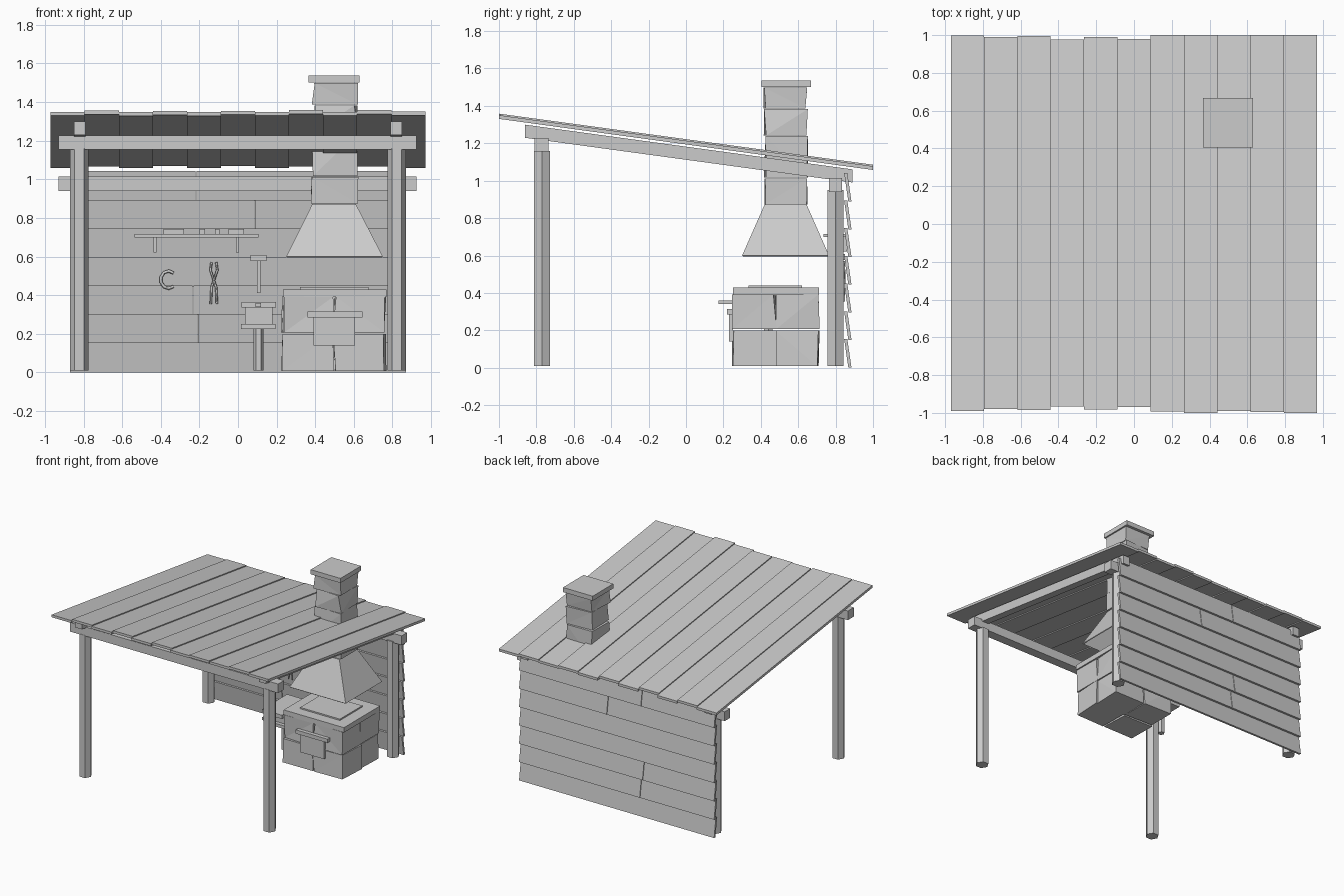
import bpy, bmesh, math, random
from mathutils import Vector, Matrix

if "Cube" in bpy.data.objects:
    bpy.data.objects.remove(bpy.data.objects["Cube"])

random.seed(4)
grey = bpy.data.materials.new("weathered grey")
grey.diffuse_color = (0.6, 0.6, 0.6, 1)
grey.use_nodes = True
grey.node_tree.nodes["Principled BSDF"].inputs["Base Color"].default_value = grey.diffuse_color


def finish(name, bm):
    bmesh.ops.recalc_face_normals(bm, faces=bm.faces)
    me = bpy.data.meshes.new(name)
    bm.to_mesh(me)
    bm.free()
    me.materials.append(grey)
    ob = bpy.data.objects.new(name, me)
    bpy.context.collection.objects.link(ob)
    return ob


def box(name, x, y, z, jitter=0.0, warp=None):
    """Box from (min, max) ranges, with optional corner jitter or warp function."""
    bm = bmesh.new()
    bmesh.ops.create_cube(bm, size=1)
    for v in bm.verts:
        v.co = Vector([r[0] if c < 0 else r[1] for c, r in zip(v.co, (x, y, z))])
        if warp:
            v.co = warp(v.co)
        if jitter:
            v.co += Vector([random.uniform(-jitter, jitter) for _ in range(2)] + [0])
    if jitter:
        bmesh.ops.triangulate(bm, faces=bm.faces)
    return finish(name, bm)


def post(name, x, y, z0, z1, r, sides=6):
    bm = bmesh.new()
    bmesh.ops.create_cone(bm, cap_ends=True, segments=sides, radius1=r, radius2=r, depth=z1 - z0)
    # corners of the hexagon point sideways
    turn = math.pi / 2 if max(abs(v.co.y) for v in bm.verts) > r * 0.99 else 0
    bmesh.ops.rotate(bm, verts=bm.verts, matrix=Matrix.Rotation(turn, 3, 'Z'))
    bmesh.ops.translate(bm, verts=bm.verts, vec=(x, y, (z0 + z1) / 2))
    return finish(name, bm)


def rod(name, pts, width, y):
    """Flat strip following x/z points on the back wall."""
    cu = bpy.data.curves.new(name, 'CURVE')
    cu.dimensions = '3D'
    cu.bevel_depth = width / 2
    cu.bevel_resolution = 0
    cu.use_fill_caps = True
    sp = cu.splines.new('POLY')
    sp.points.add(len(pts) - 1)
    for p, (px, pz) in zip(sp.points, pts):
        p.co = (px, y, pz, 1)
    cu.materials.append(grey)
    ob = bpy.data.objects.new(name, cu)
    bpy.context.collection.objects.link(ob)


SLOPE = -0.1365


def pitched(co):
    return Vector((co.x, co.y, co.z + SLOPE * co.y))


# Timber frame: posts, cross beams and sloping rafters
for side, sx in (("left", -1), ("right", 1)):
    post("front_post_" + side, sx * 0.822, -0.77, 0.01, 1.16, 0.049)
    post("back_post_" + side, sx * 0.822, 0.80, 0.01, 0.95, 0.049)
    box("rafter_" + side, (sx * 0.82 - 0.03, sx * 0.82 + 0.03), (-0.86, 0.89),
        (1.112, 1.182), warp=pitched)
box("front_beam", (-0.93, 0.925), (-0.81, -0.735), (1.155, 1.228))
box("back_beam", (-0.93, 0.925), (0.765, 0.835), (0.94, 1.015))

# Roof planks, every second one raised, with uneven ends
fronts = [-0.99, -0.98, -0.985, -0.965, -0.982, -0.97, -0.993, -1, -0.99, -0.995, -1]
backs = [0.997, 0.99, 0.995, 0.976, 0.99, 0.98, 1, 1, 0.997, 1, 1]
w = 1.94 / 11
for i, (f, b) in enumerate(zip(fronts, backs)):
    lift = 0.008 * (i % 2)
    box(f"roof_plank_{i + 1}", (-0.97 + i * w, -0.97 + (i + 1) * w), (f, b),
        (1.194 + lift, 1.214 + lift), warp=pitched)

# Back wall of lapped planks, some rows made of two pieces
splits = {1: -0.21, 2: -0.235, 5: 0.085, 6: -0.22}
for r in range(7):
    z0, z1 = 0.148 * r, 0.148 * (r + 1) + 0.006
    lean = lambda co, z=z0: Vector((co.x, co.y - 0.022 * (co.z - z) / 0.15, co.z))
    ends = [-0.87, splits[r], 0.87] if r in splits else [-0.87, 0.87]
    for k in range(len(ends) - 1):
        box(f"wall_plank_{r + 1}_{k + 1}", (ends[k] + 0.004 * k, ends[k + 1]),
            (0.868, 0.885), (z0, z1), warp=lean)

# Forge base of rough stone blocks
xs, ys, zs = (0.228, 0.495, 0.765), (0.248, 0.48, 0.712), (0.005, 0.203, 0.395)
for i in range(2):
    for j in range(2):
        for k in range(2):
            box(f"forge_stone_{i}{j}{k}", (xs[i] + 0.004, xs[i + 1] - 0.004),
                (ys[j] + 0.004, ys[j + 1] - 0.004), (zs[k] + 0.003, zs[k + 1] - 0.003), 0.009)
box("forge_top", (0.233, 0.77), (0.25, 0.712), (0.39, 0.43))
box("hearth_plate", (0.32, 0.675), (0.335, 0.62), (0.43, 0.441))
box("forge_ledge", (0.36, 0.645), (0.22, 0.25), (0.285, 0.315))
box("forge_door", (0.39, 0.605), (0.23, 0.25), (0.14, 0.285))

# Smoke hood, open underneath
bm = bmesh.new()
rings = [[bm.verts.new((x, y, z)) for x, y in ((x0, y0), (x1, y0), (x1, y1), (x0, y1))]
         for x0, x1, y0, y1, z in ((0.25, 0.75, 0.30, 0.765, 0.60), (0.385, 0.61, 0.42, 0.645, 0.872))]
for i in range(4):
    j = (i + 1) % 4
    bm.faces.new((rings[0][i], rings[0][j], rings[1][j], rings[1][i]))
bm.faces.new(rings[1])
hood = finish("smoke_hood", bm)
mod = hood.modifiers.new("thickness", 'SOLIDIFY')
mod.thickness = 0.008

# Chimney of stacked stones with a flat cap
levels = (0.872, 1.015, 1.24, 1.385, 1.50)
for i in range(4):
    box(f"chimney_stone_{i + 1}", (0.388, 0.612), (0.425, 0.642),
        (levels[i] + 0.002, levels[i + 1] - 0.002), 0.011)
box("chimney_cap", (0.365, 0.63), (0.405, 0.668), (1.50, 1.537))

# Anvil on a slim stand
post("anvil_stand", 0.107, 0.44, 0.01, 0.226, 0.026)
box("anvil_foot", (0.015, 0.195), (0.34, 0.54), (0.225, 0.25))
box("anvil_waist", (0.035, 0.178), (0.37, 0.51), (0.25, 0.335))
box("anvil_face", (0.018, 0.197), (0.28, 0.60), (0.335, 0.365))
box("anvil_horn", (0.09, 0.12), (0.175, 0.28), (0.34, 0.36))

# Wall shelf with brackets and small goods
box("wall_shelf", (-0.535, 0.105), (0.735, 0.86), (0.698, 0.716))
for i, x in enumerate((-0.43, -0.003)):
    box(f"shelf_bracket_{i + 1}", (x - 0.008, x + 0.008), (0.76, 0.86), (0.622, 0.698))
for i, (x0, x1) in enumerate(((-0.385, -0.28), (-0.2, -0.17), (-0.12, -0.095), (-0.05, 0.03))):
    box(f"shelf_item_{i + 1}", (x0, x1), (0.77, 0.83), (0.716, 0.742))

# Hanging tools: hammer, tongs and horseshoe
box("hammer_head", (0.065, 0.148), (0.815, 0.85), (0.577, 0.608))
box("hammer_handle", (0.098, 0.116), (0.825, 0.842), (0.41, 0.577))
for s in (-1, 1):
    rod("tongs_arm_left" if s < 0 else "tongs_arm_right",
        [(-0.125 + s * a, z) for a, z in ((0.012, 0.57), (0.018, 0.53), (-0.012, 0.44), (-0.016, 0.355))],
        0.012, 0.845)
rod("horseshoe", [(-0.36 + 0.04 * math.cos(math.radians(a)), 0.48 + 0.045 * math.sin(math.radians(a)))
                  for a in range(50, 311, 37)], 0.016, 0.845)
